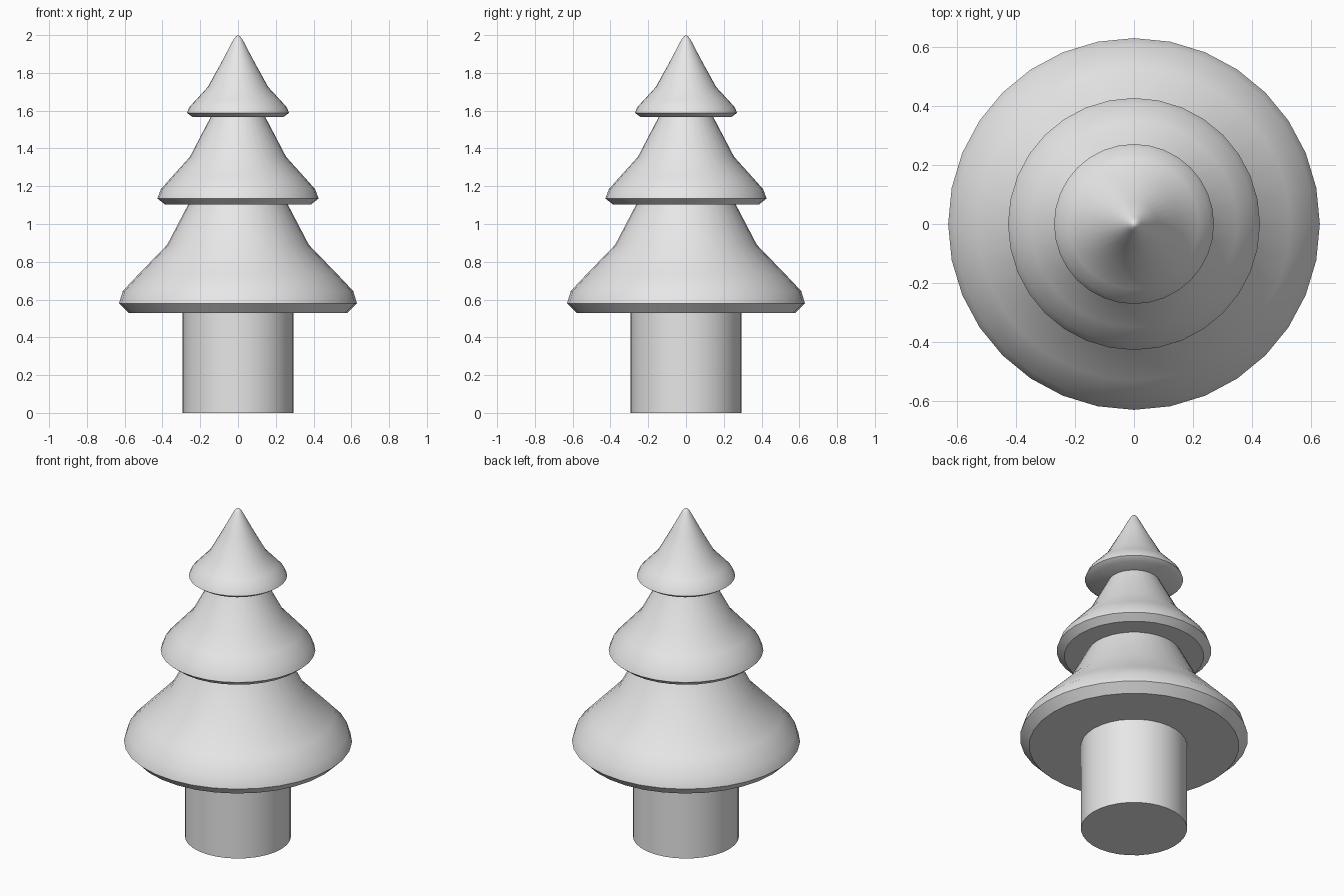
import bpy
import bmesh
import math

SIDES = 32

cube = bpy.data.objects.get("Cube")
if cube:
    bpy.data.objects.remove(cube, do_unlink=True)

grey = bpy.data.materials.new("plain_grey")
grey.use_nodes = True
grey.diffuse_color = (0.8, 0.8, 0.8, 1)
grey.node_tree.nodes["Principled BSDF"].inputs["Base Color"].default_value = (0.8, 0.8, 0.8, 1)


def lathe(name, profile):
    """Spin a (radius, height) profile around z; open ends are capped."""
    bm = bmesh.new()
    rings = []
    for r, z in profile:
        if r == 0:
            rings.append([bm.verts.new((0, 0, z))] * SIDES)
        else:
            angles = [math.tau * i / SIDES for i in range(SIDES)]
            rings.append([bm.verts.new((r * math.cos(a), r * math.sin(a), z)) for a in angles])
    for low, high in zip(rings, rings[1:]):
        for i in range(SIDES):
            j = (i + 1) % SIDES
            corners = [low[i], low[j], high[j], high[i]]
            bm.faces.new(list(dict.fromkeys(corners)))
    bm.faces.new(rings[0][::-1])
    if profile[-1][0] > 0:
        bm.faces.new(rings[-1])
    bmesh.ops.recalc_face_normals(bm, faces=bm.faces)
    mesh = bpy.data.meshes.new(name)
    bm.to_mesh(mesh)
    bm.free()
    mesh.materials.append(grey)
    obj = bpy.data.objects.new(name, mesh)
    bpy.context.collection.objects.link(obj)
    bpy.ops.object.select_all(action="DESELECT")
    obj.select_set(True)
    bpy.context.view_layer.objects.active = obj
    bpy.ops.object.shade_smooth_by_angle(angle=math.radians(35))


# Trunk
lathe("trunk", [(0.293, 0), (0.293, 0.54)])

# Flared branch tiers, each with a bevelled lower rim
lathe("lower_branches", [(0.58, 0.53), (0.63, 0.58), (0.61, 0.645), (0.53, 0.73),
                         (0.375, 0.89), (0.26, 1.11)])
lathe("middle_branches", [(0.385, 1.102), (0.427, 1.135), (0.408, 1.185), (0.35, 1.25),
                          (0.255, 1.355), (0.14, 1.575)])
lathe("top_branches", [(0.24, 1.567), (0.271, 1.588), (0.257, 1.62), (0.22, 1.66),
                       (0.16, 1.725), (0.08, 1.87), (0.025, 1.975), (0.012, 1.993), (0, 2)])
